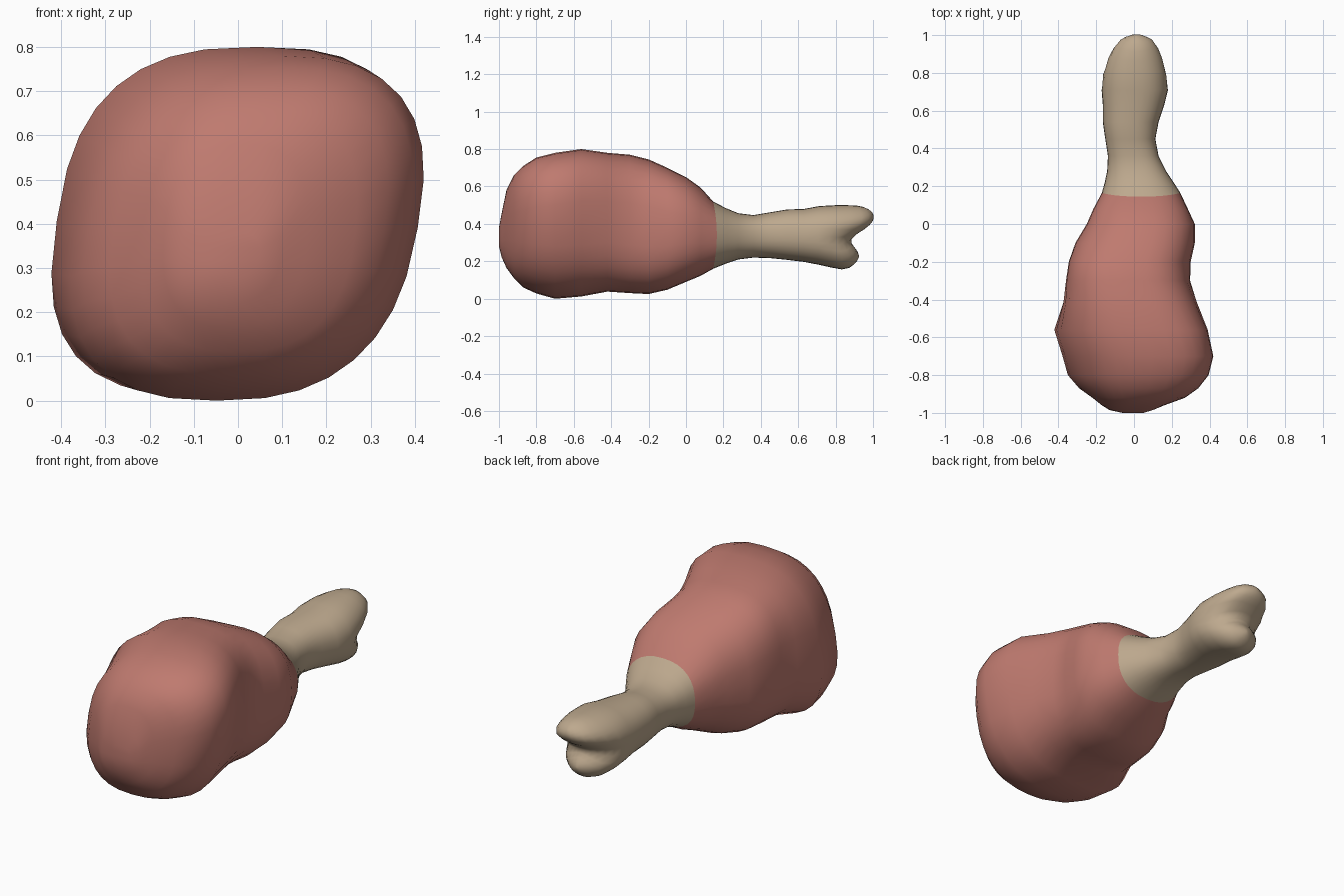
import bpy, bmesh
from math import sin, cos, pi, exp

SEG = 32

# Stations along y: (y, x_min, x_max, z_min, z_max, skew)
MEAT = [
    (-1.00, -0.06, 0.05, 0.28, 0.38, 0.1), (-0.985, -0.13, 0.10, 0.22, 0.46, 0.1),
    (-0.96, -0.17, 0.16, 0.165, 0.58, 0.1), (-0.92, -0.22, 0.27, 0.11, 0.66, 0.12),
    (-0.87, -0.29, 0.34, 0.06, 0.71, 0.17), (-0.80, -0.35, 0.395, 0.028, 0.755, 0.18),
    (-0.70, -0.378, 0.42, 0.00, 0.78, 0.18), (-0.56, -0.422, 0.39, 0.012, 0.80, 0.15),
    (-0.42, -0.375, 0.335, 0.038, 0.78, 0.06), (-0.30, -0.36, 0.297, 0.03, 0.77, 0.0),
    (-0.20, -0.345, 0.30, 0.025, 0.745, -0.02), (-0.10, -0.31, 0.322, 0.048, 0.70, 0.0),
    (0.00, -0.25, 0.322, 0.09, 0.65, 0.0), (0.08, -0.215, 0.285, 0.122, 0.595, 0.0),
    (0.165, -0.17, 0.245, 0.16, 0.52, 0.0),
]
BONE = [MEAT[-1],
    (0.22, -0.155, 0.21, 0.187, 0.485, 0), (0.28, -0.142, 0.17, 0.21, 0.457, 0),
    (0.36, -0.138, 0.13, 0.22, 0.447, 0), (0.45, -0.152, 0.113, 0.217, 0.462, 0),
    (0.54, -0.165, 0.13, 0.208, 0.477, 0), (0.63, -0.165, 0.16, 0.197, 0.48, 0),
    (0.71, -0.172, 0.18, 0.182, 0.495, 0), (0.79, -0.168, 0.175, 0.166, 0.50, 0),
    (0.85, -0.147, 0.16, 0.157, 0.50, 0), (0.895, -0.118, 0.137, 0.165, 0.498, 0),
    (0.925, -0.085, 0.11, 0.185, 0.49, 0), (0.942, -0.05, 0.075, 0.205, 0.478, 0),
    (0.950, -0.02, 0.045, 0.222, 0.466, 0), (0.952, 0.005, 0.02, 0.23, 0.46, 0),
]


def spow(v, p):
    return (abs(v) ** p) * (1 if v >= 0 else -1)


def ring(station, power):
    """Skewed superellipse fitted to the station's bounds."""
    y, x0, x1, z0, z1, skew = station
    pts = []
    for i in range(SEG):
        a = 2 * pi * i / SEG
        u, w = spow(cos(a), 2 / power), spow(sin(a), 2 / power)
        pts.append((u + skew * w, w))
    m = max(abs(p[0]) for p in pts)
    out = []
    for u, w in pts:
        x = (x0 + x1) / 2 + (x1 - x0) / 2 * u / m
        z = (z0 + z1) / 2 + (z1 - z0) / 2 * w
        # curved boundary between meat and bone
        dy = -0.02 * w * w * exp(-((y - 0.165) / 0.06) ** 2)
        # two stacked knuckles with a groove between them
        t = min(1, max(0, (y - 0.70) / 0.22))
        top = exp(-((z - 0.435) / 0.065) ** 2)
        groove = exp(-((z - 0.315) / 0.05) ** 2)
        low = 1 / (1 + exp((z - 0.29) / 0.02))
        dy += t * (0.052 * top - 0.065 * groove - 0.025 * low)
        x *= 1 - 0.1 * t * groove - 0.08 * t * low
        out.append((x, y + dy, z))
    return out


def loft(name, stations, power, color, cap):
    bm = bmesh.new()
    rings = [[bm.verts.new(p) for p in ring(s, power(s[0]))] for s in stations]
    for a, b in zip(rings, rings[1:]):
        for i in range(SEG):
            j = (i + 1) % SEG
            bm.faces.new((a[i], a[j], b[j], b[i]))
    # close the end with strips running straight across
    end, h = rings[cap], SEG // 2
    for i in range(-SEG // 4, SEG // 4):
        a, b, c, d = end[i], end[i + 1], end[(h - i - 1) % SEG], end[(h - i) % SEG]
        bm.faces.new(list(dict.fromkeys((a, b, c, d))))
    bmesh.ops.recalc_face_normals(bm, faces=bm.faces)
    for f in bm.faces:
        f.smooth = True
    me = bpy.data.meshes.new(name)
    bm.to_mesh(me)
    bm.free()
    mat = bpy.data.materials.new(name + "_color")
    mat.diffuse_color = color
    me.materials.append(mat)
    ob = bpy.data.objects.new(name, me)
    bpy.context.collection.objects.link(ob)
    return ob


def roundness(y):
    """Boxier towards the middle of the meat, rounder on the bone."""
    return 2.3 + 0.45 * exp(-((y + 0.3) / 0.3) ** 2) + (0.2 if y < -0.5 else 0)


# Meat: closed at the front, open where it meets the bone
loft("meat", MEAT, roundness, (0.52, 0.195, 0.16, 1), 0)
# Bone: closed at the knuckle end
loft("bone", BONE, roundness, (0.51, 0.395, 0.27, 1), -1)
